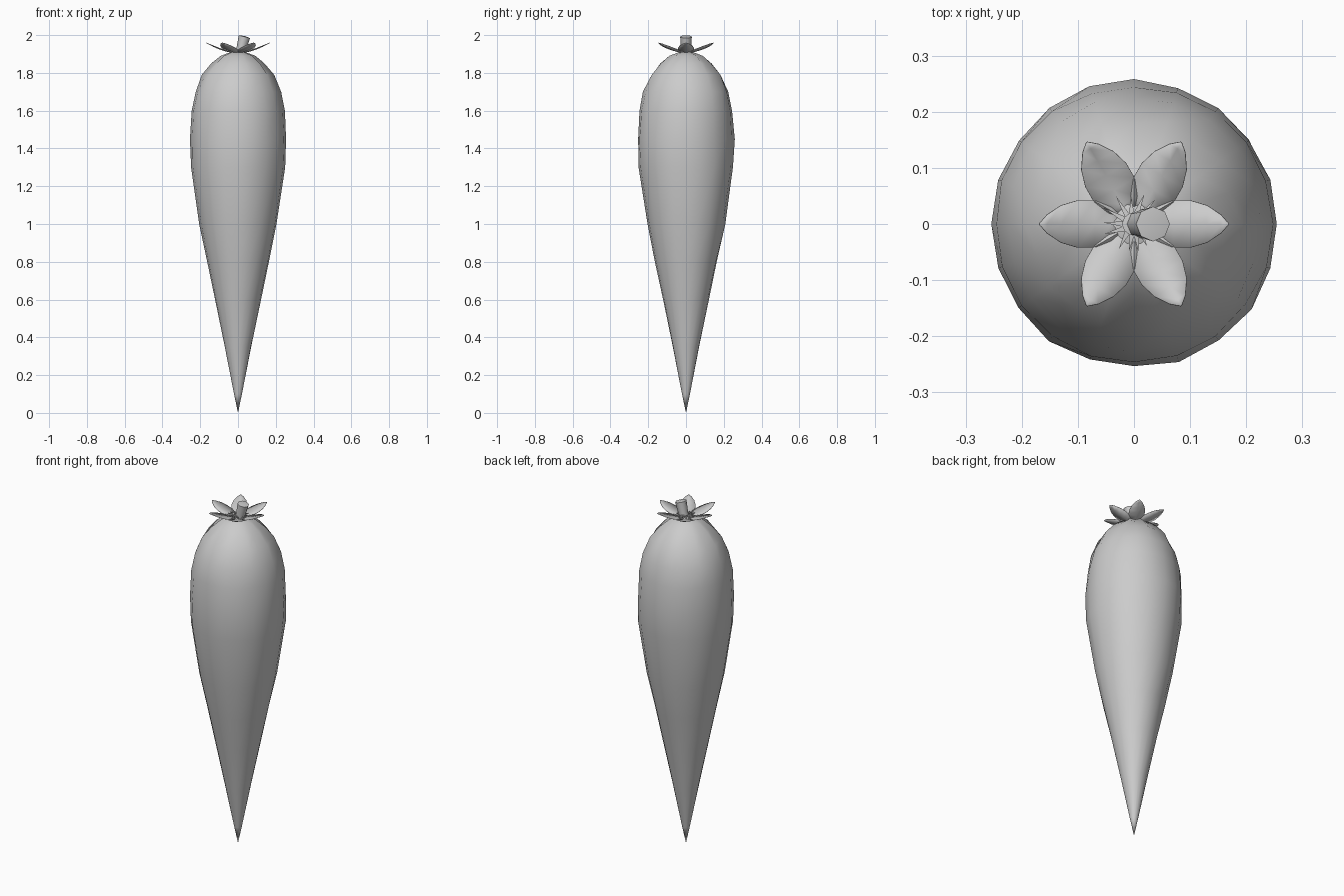
import bpy, bmesh, math, random
from mathutils import Vector, Matrix

random.seed(4)
cube = bpy.data.objects.get("Cube")
if cube:
    bpy.data.objects.remove(cube, do_unlink=True)

GREY = (0.6, 0.6, 0.6, 1)
mat = bpy.data.materials.new("plain grey")
mat.use_nodes = True
mat.diffuse_color = GREY
mat.node_tree.nodes["Principled BSDF"].inputs["Base Color"].default_value = GREY


def finish(name, bm, angle=60):
    bmesh.ops.recalc_face_normals(bm, faces=bm.faces)
    mesh = bpy.data.meshes.new(name)
    bm.to_mesh(mesh)
    bm.free()
    obj = bpy.data.objects.new(name, mesh)
    bpy.context.collection.objects.link(obj)
    mesh.materials.append(mat)
    bpy.ops.object.select_all(action='DESELECT')
    obj.select_set(True)
    bpy.context.view_layer.objects.active = obj
    bpy.ops.object.shade_smooth_by_angle(angle=math.radians(angle))
    return obj


def loft(bm, rings):
    for a, b in zip(rings, rings[1:]):
        n = len(a)
        for i in range(n):
            j = (i + 1) % n
            bm.faces.new((a[i], a[j], b[j], b[i]))


# Tapered root body: height, radius, depth of the gathered folds
SIDES = 20
PROFILE = [(0.1, 0.021, 0), (0.35, 0.07, 0), (0.6, 0.122, 0), (0.8, 0.164, 0),
           (1.0, 0.206, 0), (1.3, 0.251, 0), (1.45, 0.256, 0), (1.6, 0.246, 0),
           (1.7, 0.226, 0), (1.79, 0.185, 0.005), (1.85, 0.133, 0.008),
           (1.89, 0.085, 0.008), (1.91, 0.035, 0.004)]
bm = bmesh.new()
rings = []
for z, r, fold in PROFILE:
    ring = []
    for i in range(SIDES):
        a = math.tau * i / SIDES
        rad = r + fold * (-1) ** i + r * random.uniform(-0.012, 0.012)
        ring.append(bm.verts.new((rad * math.cos(a), rad * math.sin(a), z)))
    rings.append(ring)
loft(bm, rings)
for ring, z in ((rings[0], 0.0), (rings[-1], 1.915)):
    tip = bm.verts.new((0, 0, z))
    for i in range(SIDES):
        bm.faces.new((ring[i], ring[(i + 1) % SIDES], tip))
finish("root_body", bm)

# Six upswept leaves: distance out, half width, height
LEAF = [(0.015, 0.008, 1.905), (0.04, 0.03, 1.91), (0.07, 0.042, 1.917),
        (0.1, 0.042, 1.927), (0.13, 0.033, 1.94), (0.155, 0.016, 1.953),
        (0.168, 0.001, 1.96)]
for k in range(6):
    bm = bmesh.new()
    rows = [[bm.verts.new((d, s * w, z + abs(s) * w * 0.15)) for s in (-1, 0, 1)]
            for d, w, z in LEAF]
    for a, b in zip(rows, rows[1:]):
        for i in range(2):
            bm.faces.new((a[i], b[i], b[i + 1], a[i + 1]))
    bm.transform(Matrix.Rotation(math.tau * k / 6, 4, 'Z'))
    leaf = finish(f"leaf_{k + 1}", bm)
    thick = leaf.modifiers.new("thickness", 'SOLIDIFY')
    thick.thickness = 0.002

# Ragged collar of small pointed scraps around the stem
bm = bmesh.new()
SCRAPS = 14
for k in range(SCRAPS):
    a = math.tau * k / SCRAPS
    reach = random.uniform(0.045, 0.062)
    pts = [(0.02, a - 0.25, 1.925), (reach, a + random.uniform(-0.15, 0.15), 1.922),
           (0.02, a + 0.25, 1.925), (0.03, a, 1.908)]
    v = [bm.verts.new((r * math.cos(t), r * math.sin(t), z)) for r, t, z in pts]
    for tri in ((0, 1, 2), (0, 3, 1), (1, 3, 2), (0, 2, 3)):
        bm.faces.new([v[i] for i in tri])
finish("stem_collar", bm, 20)

# Leaning stem stub with a slightly domed cut end
bm = bmesh.new()
lean = Matrix.Rotation(math.radians(14), 3, 'Y')
base = Vector((0.006, 0, 1.88))
rings = [[bm.verts.new(base + lean @ Vector((r * math.cos(math.tau * i / 8),
                                            r * math.sin(math.tau * i / 8), h)))
          for i in range(8)] for h, r in ((0, 0.025), (0.06, 0.027), (0.115, 0.031))]
loft(bm, rings)
bm.faces.new(rings[0])
cap = bm.verts.new(base + lean @ Vector((0, 0, 0.119)))
for i in range(8):
    bm.faces.new((rings[-1][i], rings[-1][(i + 1) % 8], cap))
finish("stem", bm)
